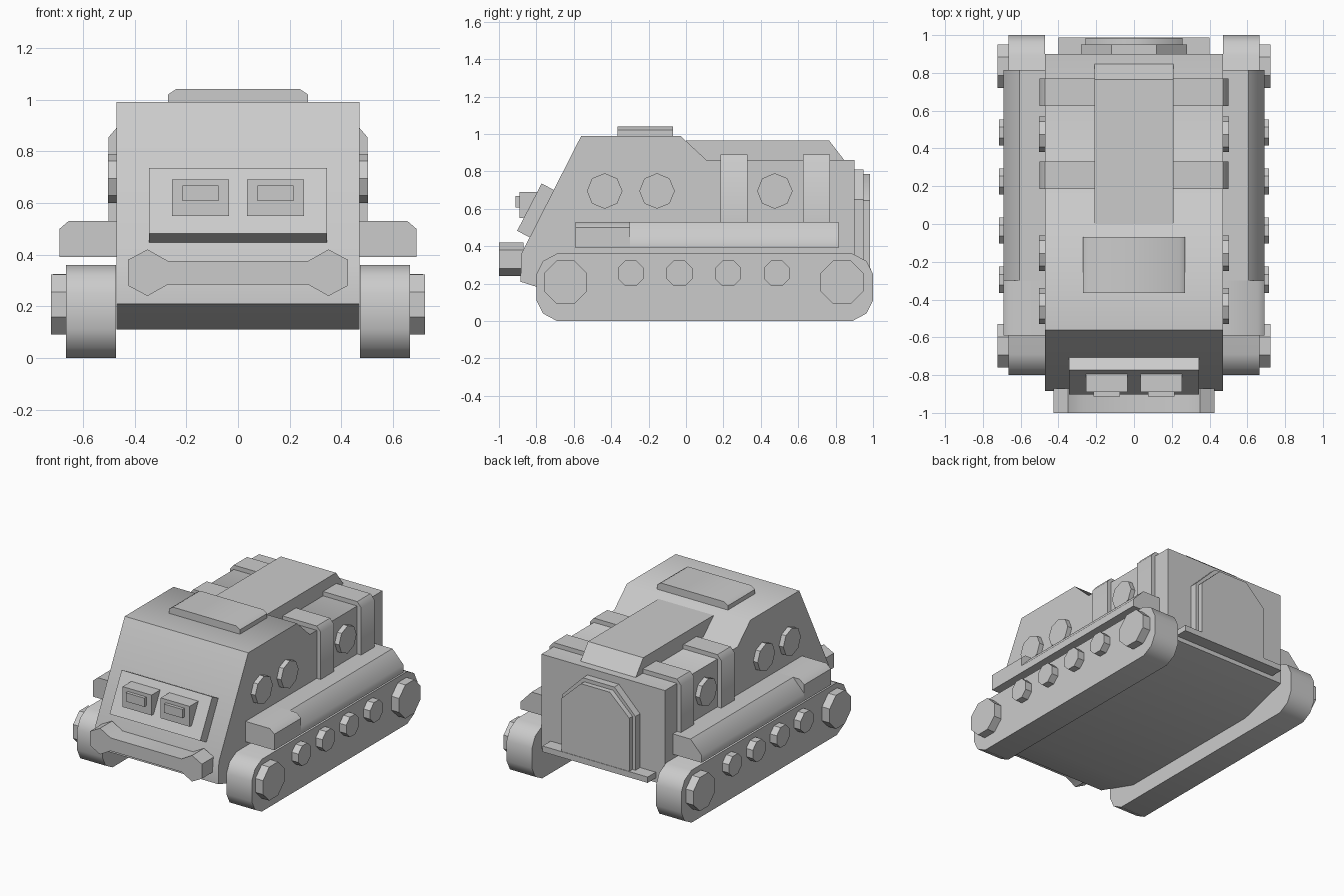
import bpy, bmesh, math
from mathutils import Vector

if "Cube" in bpy.data.objects:
    bpy.data.objects.remove(bpy.data.objects["Cube"])

SMOOTH = math.radians(44)


def prism(name, pts, axis, a, b, mirror=False):
    """Extrude a 2D profile along x (pts are y,z) or y (pts are x,z)."""
    def place(p, d):
        return Vector((d, p[0], p[1])) if axis == 'x' else Vector((p[0], d, p[1]))
    bm = bmesh.new()
    lo = [bm.verts.new(place(p, a)) for p in pts]
    hi = [bm.verts.new(place(p, b)) for p in pts]
    bm.faces.new(lo)
    bm.faces.new(hi)
    n = len(pts)
    for i in range(n):
        j = (i + 1) % n
        bm.faces.new((lo[i], lo[j], hi[j], hi[i]))
    bmesh.ops.recalc_face_normals(bm, faces=bm.faces)
    for f in bm.faces:
        f.smooth = True
    for e in bm.edges:
        e.smooth = e.calc_face_angle(0) < SMOOTH
    me = bpy.data.meshes.new(name)
    bm.to_mesh(me)
    bm.free()
    ob = bpy.data.objects.new(name, me)
    bpy.context.collection.objects.link(ob)
    if mirror:
        ob.modifiers.new("Mirror", 'MIRROR').use_mirror_merge = False
    return ob


def rect(a0, a1, z0, z1):
    return [(a0, z0), (a1, z0), (a1, z1), (a0, z1)]


def octagon(y, z, r, turn=0.0):
    return [(y + r * math.cos(math.pi / 4 * (i + turn)),
             z + r * math.sin(math.pi / 4 * (i + turn))) for i in range(8)]


def symmetric(half, centre=0.0):
    """Complete a half profile by reflecting it about a vertical line."""
    return half + [(2 * centre - p[0], p[1]) for p in reversed(half)]


# Hull with sloped nose and lowered rear deck
prism("hull", [(-0.885, 0.21), (-0.88, 0.36), (-0.56, 0.99), (-0.03, 0.99),
               (0.11, 0.86), (0.90, 0.86), (0.90, 0.21), (0.55, 0.11),
               (-0.57, 0.11)], 'x', -0.47, 0.47)

# Roof details
prism("roof_hatch", symmetric([(0.27, 0.98), (0.27, 1.02), (0.24, 1.04)]),
      'y', -0.365, -0.07)
prism("roof_spine", [(0.0, 0.84), (0.0, 0.965), (0.765, 0.965), (0.85, 0.855)],
      'x', -0.21, 0.21)
for i, y in enumerate((0.185, 0.625)):
    prism(f"body_rib_{i}", symmetric([(0.50, 0.50), (0.50, 0.855), (0.47, 0.89)]),
          'y', y, y + 0.145)

# Portholes on both sides
for i, y in enumerate((-0.435, -0.155, 0.475)):
    prism(f"porthole_{i}", octagon(y, 0.695, 0.095), 'x', 0.45, 0.503, True)

# Tracks and wheels
prism("track", symmetric([(-0.69, 0.0), (-0.765, 0.04), (-0.80, 0.11),
                          (-0.80, 0.25), (-0.765, 0.32), (-0.69, 0.36)], 0.10),
      'x', 0.472, 0.665, True)
for i, y in enumerate((-0.645, 0.835)):
    prism(f"drive_wheel_{i}", octagon(y, 0.207, 0.125, 0.5), 'x', 0.64, 0.723, True)
for i, y in enumerate((-0.295, -0.035, 0.225, 0.485)):
    prism(f"road_wheel_{i}", octagon(y, 0.255, 0.075, 0.5), 'x', 0.64, 0.715, True)

# Fenders: boxy front section, bevelled rear section
prism("fender_front", [(0.46, 0.39), (0.69, 0.39), (0.69, 0.50), (0.655, 0.53),
                       (0.46, 0.53)], 'y', -0.59, -0.30, True)
prism("fender_rear", [(0.46, 0.39), (0.69, 0.39), (0.69, 0.44), (0.605, 0.53),
                      (0.46, 0.53)], 'y', -0.30, 0.815, True)

# Nose panel with headlights
prism("nose_panel", [(-0.83, 0.444), (-0.903, 0.482), (-0.772, 0.735),
                     (-0.70, 0.697)], 'x', -0.345, 0.345)
prism("headlight_housing", [(-0.89, 0.55), (-0.89, 0.69), (-0.78, 0.69),
                            (-0.85, 0.55)], 'x', 0.035, 0.255, True)
prism("headlight_lens", rect(-0.912, -0.88, 0.607, 0.667), 'x', 0.075, 0.215, True)

# Front bumper with flared ends
prism("bumper", symmetric([(0.27, 0.285), (0.35, 0.24), (0.425, 0.28), (0.425, 0.38),
                           (0.35, 0.42), (0.27, 0.375)]), 'y', -1.0, -0.87)

# Rear door, frame and step
prism("door_frame", symmetric([(0.28, 0.27), (0.28, 0.65), (0.12, 0.81)]),
      'y', 0.89, 0.95)
prism("rear_door", symmetric([(0.258, 0.27), (0.258, 0.645), (0.11, 0.785)]),
      'y', 0.94, 0.985)
prism("rear_step", rect(-0.40, 0.40, 0.24, 0.28), 'y', 0.89, 0.988)
